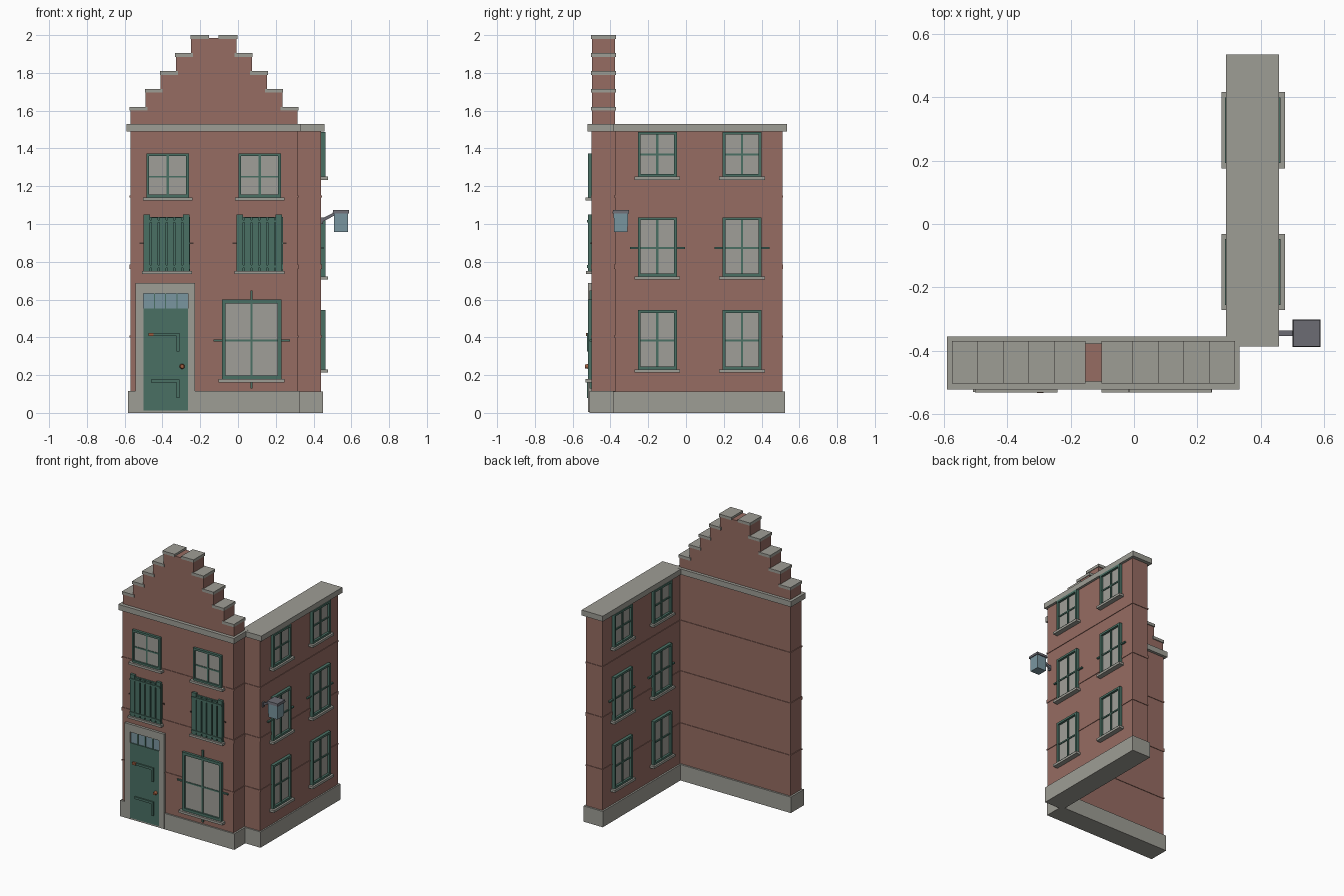
import bpy, bmesh, math
from mathutils import Vector, Matrix

if "Cube" in bpy.data.objects:
    bpy.data.objects.remove(bpy.data.objects["Cube"])


def material(name, rgb):
    m = bpy.data.materials.new(name)
    lin = [((c / 255 + 0.055) / 1.055) ** 2.4 for c in rgb]
    m.diffuse_color = (*lin, 1)
    m.use_nodes = True
    m.node_tree.nodes["Principled BSDF"].inputs["Base Color"].default_value = m.diffuse_color
    return m


BRICK = material("brick red", (150, 108, 98))
STONE = material("stone grey", (158, 157, 149))
PANE = material("pane grey", (160, 159, 153))
GREEN = material("dark green", (74, 112, 100))
METAL = material("lamp metal", (108, 108, 116))
BLUE = material("blue glass", (122, 150, 160))
COPPER = material("copper", (160, 95, 65))
IRON = material("dark iron", (70, 55, 50))


def finish(name, bm, mat):
    bmesh.ops.recalc_face_normals(bm, faces=bm.faces)
    me = bpy.data.meshes.new(name)
    bm.to_mesh(me)
    bm.free()
    me.materials.append(mat)
    ob = bpy.data.objects.new(name, me)
    bpy.context.collection.objects.link(ob)
    return ob


def boxes(name, mat, items):
    """One object from boxes given as (x0, x1, y0, y1, z0, z1)."""
    bm = bmesh.new()
    for x0, x1, y0, y1, z0, z1 in items:
        size = Vector((abs(x1 - x0), abs(y1 - y0), abs(z1 - z0)))
        mid = Vector(((x0 + x1) / 2, (y0 + y1) / 2, (z0 + z1) / 2))
        bmesh.ops.create_cube(bm, size=1, matrix=Matrix.LocRotScale(mid, None, size))
    return finish(name, bm, mat)


# Wall coordinates: u along the wall, d outwards from its outer face
def front(u0, u1, d0, d1, z0, z1):
    return (u0, u1, -0.5 - d0, -0.5 - d1, z0, z1)


def side(u0, u1, d0, d1, z0, z1):
    return (0.44 + d0, 0.44 + d1, u0, u1, z0, z1)


# Walls, plinths and cornices
boxes("front_wall", BRICK, [(-0.57, 0.315, -0.5, -0.375, 0.1, 1.5)])
boxes("side_wall", BRICK, [(0.31, 0.44, -0.376, 0.51, 0.1, 1.5)])
boxes("front_plinth", STONE, [(-0.583, 0.328, -0.511, -0.362, 0, 0.115)])
boxes("side_plinth", STONE, [(0.298, 0.45, -0.386, 0.523, 0, 0.114)])
boxes("front_cornice", STONE, [(-0.59, 0.333, -0.522, -0.355, 1.49, 1.53)])
boxes("side_cornice", STONE, [(0.29, 0.458, -0.387, 0.535, 1.49, 1.529)])

# Brick string courses
courses = []
for z0, z1 in ((0.4, 0.41), (0.762, 0.786), (1.141, 1.151)):
    courses += [(-0.575, 0.32, -0.504, -0.371, z0, z1),
                (0.306, 0.444, -0.38, 0.514, z0, z1)]
boxes("string_courses", BRICK, courses)

# Stepped gable, mirrored about its middle, with a stone cap on every step
MID, STEP = -0.1275, 0.0805
tops = [1.605, 1.7, 1.795, 1.89, 1.985]
outline = []
for i, z in enumerate(tops):
    half = 0.4425 - i * STEP
    outline += [(half, 1.52 if i == 0 else tops[i - 1]), (half, z)]
outline += [(-h, z) for h, z in reversed(outline)]
bm = bmesh.new()
f = bm.faces.new([bm.verts.new((MID + h, -0.497, z)) for h, z in outline])
ext = bmesh.ops.extrude_face_region(bm, geom=[f])
bmesh.ops.translate(bm, vec=(0, 0.12, 0),
                    verts=[v for v in ext["geom"] if isinstance(v, bmesh.types.BMVert)])
finish("stepped_gable", bm, BRICK)
caps = []
for i, z in enumerate(tops):
    outer = 0.4425 - i * STEP + 0.004
    inner = 0.0255 if i == 4 else outer - 0.095
    for s in (-1, 1):
        caps.append((MID + s * inner, MID + s * outer, -0.503, -0.37, z - 0.005, z + 0.015))
boxes("gable_caps", STONE, caps)


def window(name, wall, u0, u1, z0, z1, bar_z, back=0.0, out=0.018, rim=0.015,
           reach=0.0, up=0.0):
    """Pane, frame, cross bars and sill; back below zero goes through the wall."""
    u, b, t = (u0 + u1) / 2, back, 0.006
    bin_ = b - out if b else 0
    boxes(name + "_pane", PANE, [wall(u0 + 0.004, u1 - 0.004,
                                      b - 0.006 if b else 0, 0.006, z0, z1 - 0.004)])
    boxes(name + "_frame", GREEN, [
        wall(u0, u0 + rim, bin_, out, z0, z1),
        wall(u1 - rim, u1, bin_, out, z0, z1),
        wall(u0 + rim, u1 - rim, bin_, out, z1 - rim, z1),
        wall(u0 + rim, u1 - rim, bin_, out, z0, z0 + rim)])
    k = 0.6 * out
    bb = b - k if b else 0
    boxes(name + "_bars", GREEN, [
        wall(u - t, u + t, bb, k, z0 - up, z1 + up),
        wall(u0 - reach, u1 + reach, bb, k - 0.001, bar_z - 0.005, bar_z + 0.005)])
    boxes(name + "_sill", STONE, [wall(u0 - 0.017, u1 + 0.017,
                                       b - out - 0.012 if b else 0, out + 0.014,
                                       z0 - 0.016, z0 + 0.001)])


# Side windows: three storeys, two columns, seen from inside as well
for row, z0, z1, bz, reach in (("lower", 0.23, 0.545, 0.383, 0.0),
                               ("middle", 0.722, 1.035, 0.872, 0.042),
                               ("upper", 1.25, 1.488, 1.368, 0.0)):
    for col, u0 in (("near", -0.255), ("far", 0.193)):
        window(f"side_{row}_{col}_window", side, u0, u0 + 0.207, z0, z1, bz,
               back=-0.13, out=0.022, reach=reach)

# Front windows
for col, u0 in (("left", -0.485), ("right", 0.002)):
    window(f"front_upper_{col}_window", front, u0, u0 + 0.226, 1.14, 1.374, 1.25)
window("shop_window", front, -0.086, 0.23, 0.178, 0.6, 0.384, rim=0.02,
       reach=0.045, up=0.048)

# Closed shutters of vertical planks with rails
for col, u0 in (("left", -0.499), ("right", -0.008)):
    parts = [front(u0 + 0.002, u0 + 0.246, 0, 0.008, 0.752, 1.036)]
    for i in range(6):
        a = u0 + i * 0.0415
        parts.append(front(a, a + 0.034, 0, 0.018, 0.75, 1.05 if i % 5 == 0 else 1.034))
    for z in (0.775, 1.015):
        parts.append(front(u0, u0 + 0.2415, 0.012, 0.023, z - 0.007, z + 0.007))
    boxes(col + "_shutters", GREEN, parts)
    boxes(col + "_shutter_anchor", IRON, [front(u0 - 0.022, u0 + 0.264, 0, 0.006, 0.893, 0.902)])
    boxes(col + "_shutter_sill", STONE, [front(u0 - 0.01, u0 + 0.255, 0, 0.03, 0.734, 0.75)])

# Door with stone surround, transom light and fittings
boxes("door_surround", STONE, [
    front(-0.542, -0.5, 0, 0.018, 0.005, 0.688),
    front(-0.266, -0.228, 0, 0.018, 0.005, 0.688),
    front(-0.5, -0.266, 0, 0.018, 0.632, 0.688)])
boxes("door", GREEN, [front(-0.502, -0.264, 0, 0.015, 0.012, 0.553)])
boxes("transom_glass", BLUE, [front(-0.502, -0.264, 0, 0.008, 0.553, 0.634)])
boxes("transom_bars", GREEN, [front(x - 0.003, x + 0.003, 0, 0.012, 0.553, 0.632)
                              for x in (-0.443, -0.383, -0.323)])
panels = []
for z in (0.415, 0.17):
    panels += [front(-0.46, -0.31, 0.01, 0.024, z - 0.008, z + 0.008),
               front(-0.326, -0.31, 0.01, 0.024, z - 0.09, z)]
boxes("door_mouldings", GREEN, panels)
boxes("letter_slot", COPPER, [front(-0.475, -0.447, 0.01, 0.03, 0.408, 0.424)])
bm = bmesh.new()
bmesh.ops.create_cone(bm, cap_ends=True, segments=12, radius1=0.014, radius2=0.01, depth=0.02,
                      matrix=Matrix.Translation((-0.296, -0.524, 0.246))
                      @ Matrix.Rotation(math.pi / 2, 4, "X"))
finish("door_knob", bm, COPPER)

# Wall lantern: sloping arm, tapered glass body and flat roof
LX, LY = 0.545, -0.345
bm = bmesh.new()
a, b = Vector((0.435, LY, 1.015)), Vector((0.51, LY, 1.053))
bmesh.ops.create_cube(bm, size=1, matrix=Matrix.LocRotScale(
    (a + b) / 2, (b - a).to_track_quat("X", "Z"), Vector(((b - a).length, 0.016, 0.016))))
finish("lantern_arm", bm, METAL)
boxes("lantern_bracket", METAL, [(0.44, 0.45, LY - 0.01, LY + 0.01, 1.0, 1.035)])


def frustum(name, mat, r0, r1, z0, z1):
    bm = bmesh.new()
    bmesh.ops.create_cone(bm, cap_ends=True, segments=4, radius1=r0 * 2 ** 0.5,
                          radius2=r1 * 2 ** 0.5, depth=z1 - z0,
                          matrix=Matrix.Translation((LX, LY, (z0 + z1) / 2))
                          @ Matrix.Rotation(math.pi / 4, 4, "Z"))
    finish(name, bm, mat)


frustum("lantern_glass", BLUE, 0.036, 0.038, 0.957, 1.056)
frustum("lantern_roof", METAL, 0.044, 0.042, 1.056, 1.074)
